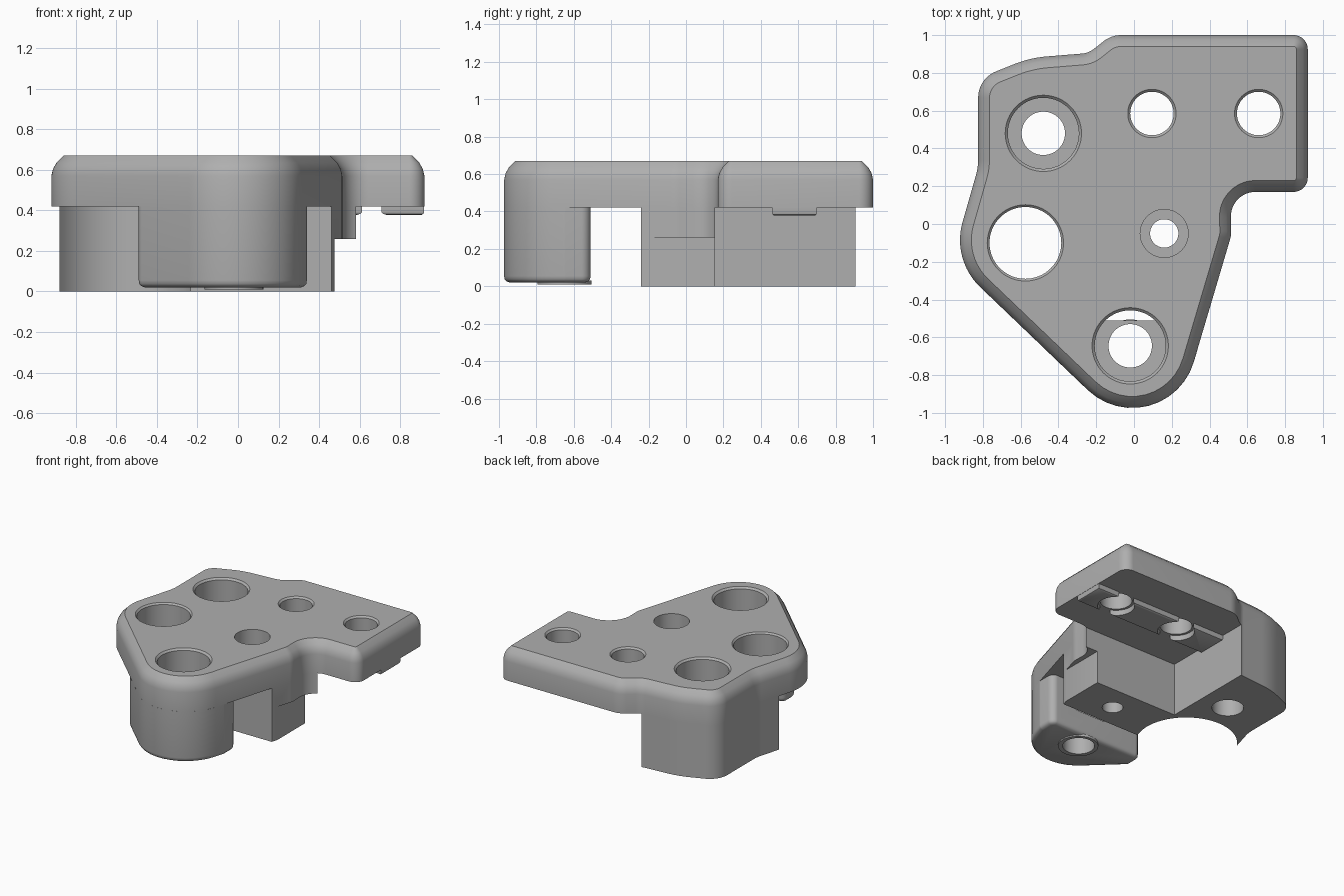
import bpy, bmesh, math
from mathutils import Vector

if "Cube" in bpy.data.objects:
    bpy.data.objects.remove(bpy.data.objects["Cube"])

grey = bpy.data.materials.new("light_grey")
grey.use_nodes = True
grey.diffuse_color = (0.43, 0.43, 0.43, 1)
grey.node_tree.nodes["Principled BSDF"].inputs["Base Color"].default_value = grey.diffuse_color


def fillet(corners, steps=12):
    """Round each (x, y, radius) corner of a closed polygon."""
    out = []
    for i, (x, y, r) in enumerate(corners):
        p = Vector((x, y))
        a = (p - Vector(corners[i - 1][:2])).normalized()
        b = (Vector(corners[(i + 1) % len(corners)][:2]) - p).normalized()
        turn = math.atan2(a.x * b.y - a.y * b.x, a.dot(b))
        if r == 0:
            out.append(p)
            continue
        start = p - a * r * math.tan(abs(turn) / 2)
        side = Vector((-a.y, a.x)) * math.copysign(r, turn)
        for k in range(steps + 1):
            t = turn * k / steps
            c, s = math.cos(t), math.sin(t)
            v = -side
            out.append(start + side + Vector((v.x * c - v.y * s, v.x * s + v.y * c)))
    return out


def circle(x, y, r, n=64):
    return [Vector((x + r * math.cos(math.tau * k / n), y + r * math.sin(math.tau * k / n)))
            for k in range(n)]


def inset(pts, d):
    out = []
    for i, p in enumerate(pts):
        a = (p - pts[i - 1]).normalized()
        b = (pts[(i + 1) % len(pts)] - p).normalized()
        n = Vector((-a.y - b.y, a.x + b.x))
        out.append(p + n * (d / (1 + a.dot(b))))
    return out


def loft(name, pts, rings):
    """Stack inset copies of an outline, rings = (inset, z) from bottom to top."""
    bm = bmesh.new()
    loops = [[bm.verts.new((p.x, p.y, z)) for p in inset(pts, d)] for d, z in rings]
    n = len(pts)
    for lo, hi in zip(loops, loops[1:]):
        for i in range(n):
            j = (i + 1) % n
            bm.faces.new((lo[i], lo[j], hi[j], hi[i]))
    bm.faces.new(loops[0][::-1])
    bm.faces.new(loops[-1])
    me = bpy.data.meshes.new(name)
    bm.to_mesh(me)
    bm.free()
    ob = bpy.data.objects.new(name, me)
    bpy.context.collection.objects.link(ob)
    me.materials.append(grey)
    return ob


def activate(ob):
    bpy.ops.object.select_all(action='DESELECT')
    ob.select_set(True)
    bpy.context.view_layer.objects.active = ob


def combine(ob, tool, op='DIFFERENCE'):
    activate(ob)
    mod = ob.modifiers.new("cut", 'BOOLEAN')
    mod.operation, mod.object, mod.solver = op, tool, 'EXACT'
    bpy.ops.object.modifier_apply(modifier=mod.name)


def box(x0, x1, y0, y1):
    return [Vector(p) for p in ((x0, y0), (x1, y0), (x1, y1), (x0, y1))]


# Outline shared by the plate and the block below it
outline = fillet([
    (.92, .17, .075), (.92, 1, .075), (-.12, 1, .15), (-.24, .905, .12),
    (-.55, .88, .6), (-.825, .77, .15), (-.825, .3, .3), (-.965, -.19, .345),
    (.158, -1.264, .34), (.515, -.06, .15), (.51, .17, .13)])
under, top = .42, .67

# Top plate with a rounded upper rim
plate = loft("top_plate", outline,
             [(0, under), (0, .57), (.008, .605), (.025, .635), (.06, top)])

# L-shaped lower block following the outline
block = loft("lower_block", outline, [(0, 0), (0, under)])
ell = [Vector(p) for p in ((-1.2, -.24), (1.2, -.24), (1.2, .155), (-.25, .155),
                           (-.25, 1.2), (-1.2, 1.2))]
ell_tool = loft("block_limit", ell, [(0, -.2), (0, .8)])
scoop = loft("scoop_cutter", circle(-.575, -.1, .368), [(0, -.2), (0, .8)])
notch = loft("notch_cutter", box(.475, .8, -.4, .4), [(0, -.2), (0, .26)])
combine(block, ell_tool, 'INTERSECT')
combine(block, scoop)
combine(block, notch)

# Front foot with rounded lower edge and a thin boss
foot = loft("front_foot", fillet([
    (.34, -.51, .05), (-.49, -.51, .05), (-.49, -.645, .05),
    (.158, -1.264, .34), (.34, -.652, .05)]),
    [(.03, .02), (.012, .027), (.003, .038), (0, .055), (0, under)])
boss = loft("foot_boss", circle(-.02, -.65, .145), [(0, .01), (0, .03)])

# Locating rib under the plate
rib = loft("locating_rib", box(-.25, .918, .46, .7),
           [(.012, .378), (.003, .383), (0, .392), (0, under)])


def hole(x, y, through, bore, floor, rim):
    """Round cutter: through hole, wider bore above floor, chamfered rim."""
    return loft("hole_cutter", circle(x, y, bore),
                [(bore - through, -.2), (bore - through, floor), (0, floor + .0001),
                 (0, top - rim), (-.05, top - rim + .05)])


parts = [plate, block, foot, boss, rib]
cutters = [(hole(-.48, .48, .115, .188, .2, .014), [plate, block]),
           (hole(-.02, -.645, .115, .188, .2, .014), [plate, foot, boss]),
           (hole(-.575, -.1, .19, .19, .3, .012), [plate]),
           (hole(.16, -.05, .075, .127, .3, 0), [plate, block])]
for x in (.095, .66):
    cutters.append((hole(x, .585, .115, .115, .5, .013), [plate]))
    cutters.append((loft("rib_cutter", circle(x, .585, .134), [(0, .2), (0, .5)]), [rib]))
for tool, targets in cutters:
    for part in targets:
        combine(part, tool)

# Remove the helpers and shade the parts
for tool in [ell_tool, scoop, notch] + [c[0] for c in cutters]:
    bpy.data.objects.remove(tool)
for part in parts:
    activate(part)
    bpy.ops.object.shade_smooth_by_angle(angle=math.radians(32))
